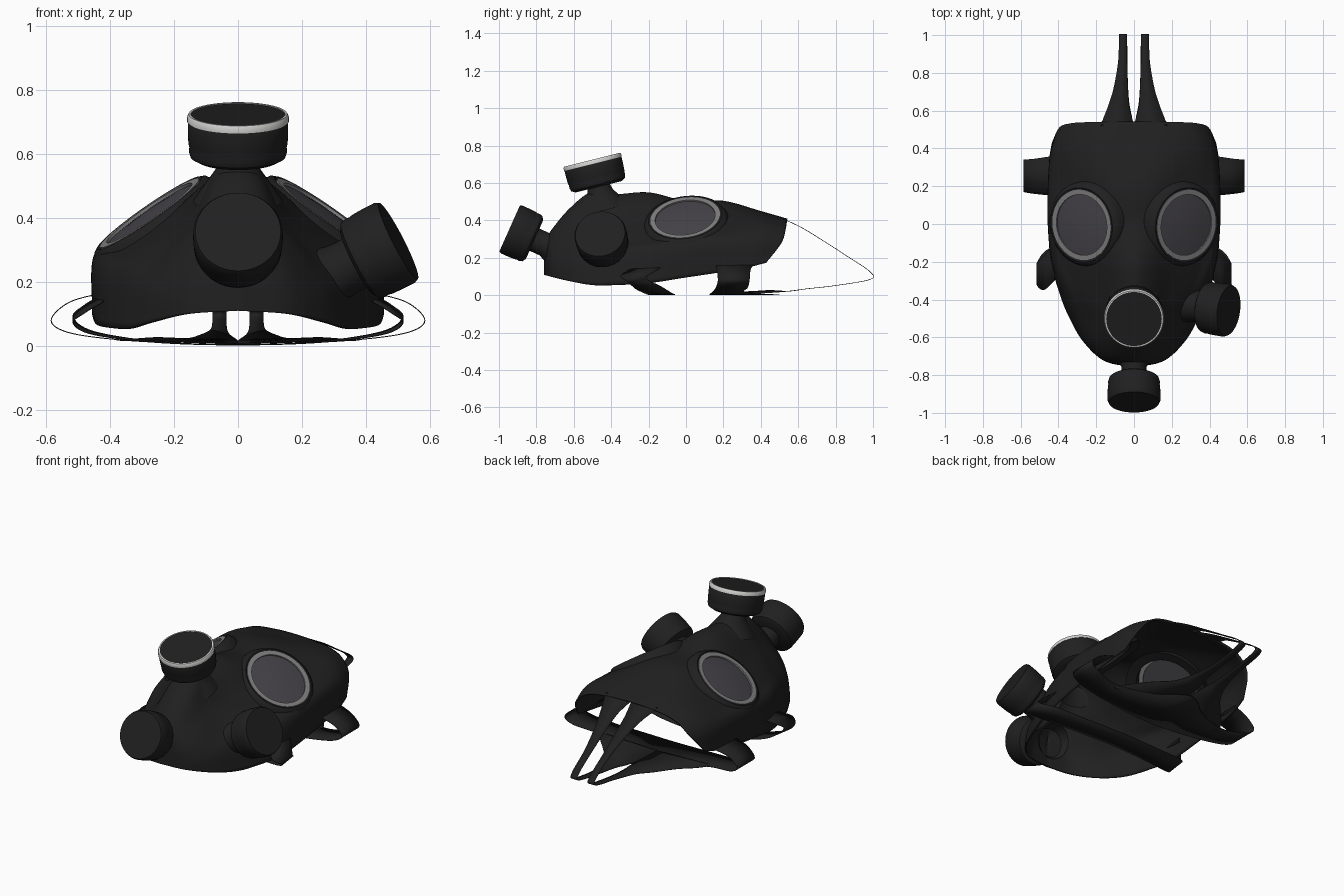
import bpy, bmesh, math
from mathutils import Vector

if "Cube" in bpy.data.objects:
    bpy.data.objects.remove(bpy.data.objects["Cube"])


def material(name, r, g, b):
    m = bpy.data.materials.new(name)
    m.diffuse_color = (r, g, b, 1)
    m.use_nodes = True
    m.node_tree.nodes["Principled BSDF"].inputs["Base Color"].default_value = m.diffuse_color
    return m


RUBBER = material("black_rubber", 0.0145, 0.0145, 0.0145)
GLASS = material("smoked_glass", 0.062, 0.058, 0.068)
STEEL = material("grey_steel", 0.22, 0.22, 0.22)
SILVER = material("bright_silver", 0.66, 0.66, 0.65)


def finish(bm, name, mat):
    bmesh.ops.remove_doubles(bm, verts=bm.verts, dist=0.0005)
    bmesh.ops.recalc_face_normals(bm, faces=bm.faces)
    me = bpy.data.meshes.new(name)
    bm.to_mesh(me)
    bm.free()
    me.materials.append(mat)
    ob = bpy.data.objects.new(name, me)
    bpy.context.collection.objects.link(ob)
    return ob


def spline(pts, n):
    """Smooth curve through the points, n steps per span."""
    p = [pts[0] * 2 - pts[1]] + pts + [pts[-1] * 2 - pts[-2]]
    out = []
    for i in range(1, len(p) - 2):
        a, b, c, d = p[i - 1:i + 3]
        for k in range(n):
            t = k / n
            out.append(0.5 * (2 * b + (c - a) * t + (2 * a - 5 * b + 4 * c - d) * t * t
                              + (3 * b - a - 3 * c + d) * t ** 3))
    return out + [pts[-1]]


def loft(rows, nu, nv):
    """Grid surface through rows of points."""
    rows = [spline(r, nv) for r in rows]
    cols = [spline(list(c), nu) for c in zip(*rows)]
    bm = bmesh.new()
    vs = [[bm.verts.new(p) for p in c] for c in cols]
    for a, b in zip(vs, vs[1:]):
        for i in range(len(a) - 1):
            bm.faces.new((a[i], a[i + 1], b[i + 1], b[i]))
    return bm


def thicken(ob, t):
    mod = ob.modifiers.new("thickness", "SOLIDIFY")
    mod.thickness = t
    mod.offset = 0


def lathe(name, profile, origin, axis, mat, closed=False, n=56):
    """Spin (radius, height) points around an axis."""
    q = Vector((0, 0, 1)).rotation_difference(Vector(axis).normalized())
    bm = bmesh.new()
    rings = []
    for r, h in profile:
        rings.append([bm.verts.new(Vector(origin) + q @ Vector((
            r * math.cos(2 * math.pi * i / n), r * math.sin(2 * math.pi * i / n), h)))
            for i in range(n)])
    if closed:
        rings.append(rings[0])
    for a, b in zip(rings, rings[1:]):
        for i in range(n):
            j = (i + 1) % n
            bm.faces.new((a[i], a[j], b[j], b[i]))
    return finish(bm, name, mat)


# Face shell: y station, crown z, then (x, z) pairs down to the edge
stations = [
    (-0.755, .28, 0, .25, 0, .22, 0, .18, 0, .14, 0, .11),
    (-0.72, .34, .05, .32, .10, .27, .14, .21, .155, .15, .155, .10),
    (-0.62, .46, .07, .43, .13, .35, .20, .26, .25, .17, .265, .075),
    (-0.50, .55, .07, .52, .14, .40, .23, .29, .305, .20, .335, .055),
    (-0.38, .535, .08, .50, .17, .40, .28, .30, .355, .22, .385, .055),
    (-0.20, .545, .09, .51, .21, .405, .345, .30, .42, .24, .435, .065),
    (0.00, .50, .10, .485, .22, .42, .37, .33, .445, .27, .45, .095),
    (0.20, .50, .12, .485, .25, .42, .38, .345, .445, .28, .45, .125),
    (0.40, .445, .14, .44, .27, .41, .37, .36, .43, .28, .445, .15),
    (0.54, .405, .13, .40, .25, .385, .33, .35, .39, .28, .43, .175),
]
pull = (0, .002, .008, .03, .11)       # rounds the forehead corners
rows = []
for y, zc, *p in stations:
    k = max(0, min(1, (y - 0.2) / 0.34))
    half = [Vector((p[2 * i], y - k * pull[i], p[2 * i + 1])) for i in range(5)]
    left = [Vector((-v.x, v.y, v.z)) for v in reversed(half)]
    rows.append(left + [Vector((0, y, zc))] + half)
shell = loft(rows, 9, 8)

# Eye openings in the shell
EYES = [(Vector((s * 0.27, -0.003, 0.405)), Vector((s * 0.565, -0.12, 0.815)).normalized())
        for s in (1, -1)]
cut = []
for f in shell.faces:
    for c, a in EYES:
        d = f.calc_center_median() - c
        if (d - a * d.dot(a)).length < 0.197 and abs(d.dot(a)) < 0.2:
            cut.append(f)
bmesh.ops.delete(shell, geom=list(set(cut)), context="FACES")
thicken(finish(shell, "face_shell", RUBBER), 0.01)

# Eyepieces: rubber rim, steel ring, glass
for (c, a), side in zip(EYES, ("right", "left")):
    lathe(side + "_eye_rim", [(.24, -.075), (.228, -.02), (.212, .006), (.198, .013),
                              (.187, .008), (.184, -.06)], c, a, RUBBER, True)
    lathe(side + "_eye_ring", [(.188, -.012), (.188, .013), (.162, .013), (.162, -.012)],
          c, a, STEEL, True)
    lathe(side + "_eye_glass", [(0, -.004), (.165, -.004), (.165, .004), (.09, .012), (0, .015)],
          c, a, GLASS)

# Three screw-on canisters with necks
CAP = [(0, 0), (.125, 0), (.147, .012), (.153, .03), (.151, .042), (.154, .054),
       (.156, .09), (.156, .132), (.149, .146), (0, .146)]


def canister(name, base, axis, radius, neck):
    k = radius / 0.156
    lathe(name, [(r * k, h) for r, h in CAP], base, axis, RUBBER)
    lathe(name + "_neck", neck, base, axis, RUBBER)


TOP, TOP_AXIS = (0, -0.467, 0.58), (0, -0.242, 0.97)
canister("top_canister", TOP, TOP_AXIS, 0.157,
         [(.14, -.13), (.105, -.08), (.07, -.03), (.06, .01)])
lathe("top_canister_ring", [(.15, .126), (.159, .126), (.159, .14), (.154, .149), (.147, .149)],
      TOP, TOP_AXIS, SILVER, True)
canister("chin_canister", (0, -0.81, 0.297), (0, -0.913, 0.408), 0.14,
         [(.10, -.13), (.075, -.08), (.065, -.06), (.065, .01)])
canister("cheek_canister", (0.372, -0.44, 0.262), (0.88, -0.13, 0.45), 0.14,
         [(.12, -.13), (.09, -.08), (.085, -.05), (.085, .01)])


# Harness ribbons: rows of two edge points
def ribbon(name, rows):
    thicken(finish(loft([[Vector(a), Vector(b)] for a, b in rows], 8, 1), name, RUBBER), 0.003)


def cross_strap(name, half, tilt):
    full = [(-x, y0, y1, z) for x, y0, y1, z in half] + [h for h in reversed(half[:-1])]
    ribbon(name, [((x, y0, z - tilt * min(z, .1)), (x, y1, z + tilt * min(z, .1)))
                  for x, y0, y1, z in full])


# Temple strap with the wide pad behind the head, and the cheek strap
cross_strap("temple_strap", [(.43, .16, .36, .165), (.53, .165, .345, .135), (.584, .17, .34, .08),
                             (.53, .16, .33, .042), (.38, .145, .31, .02), (.18, .13, .38, .008),
                             (0, .125, .50, .003)], 0)
cross_strap("cheek_strap", [(.42, -.30, -.11, .15), (.48, -.35, -.17, .115), (.515, -.31, -.21, .08),
                            (.45, -.27, -.13, .04), (.25, -.22, -.08, .012), (0, -.20, -.06, .0035)],
            .12)

# Pair of crown straps looping from the forehead and flaring into the pad
crown = [(.52, .407, .0, .175), (.56, .39, .010, .162), (.63, .355, .026, .135), (.72, .30, .032, .108),
         (.86, .21, .036, .084), (.985, .125, .036, .08), (.985, .085, .036, .08),
         (.80, .052, .034, .085), (.65, .035, .026, .115), (.55, .022, .008, .165),
         (.45, .014, .0, .25), (.36, .009, 0, .33), (.28, .006, 0, .38)]
for s, side in ((1, "right"), (-1, "left")):
    ribbon(side + "_crown_strap", [((s * a, y, z), (s * b, y, z + (.012 if y < .5 and z < .1 else 0)))
                                   for y, z, a, b in crown])

# Smooth shading with crisp edges
for ob in bpy.context.scene.objects:
    ob.select_set(True)
    bpy.context.view_layer.objects.active = ob
bpy.ops.object.shade_smooth_by_angle(angle=math.radians(40))
